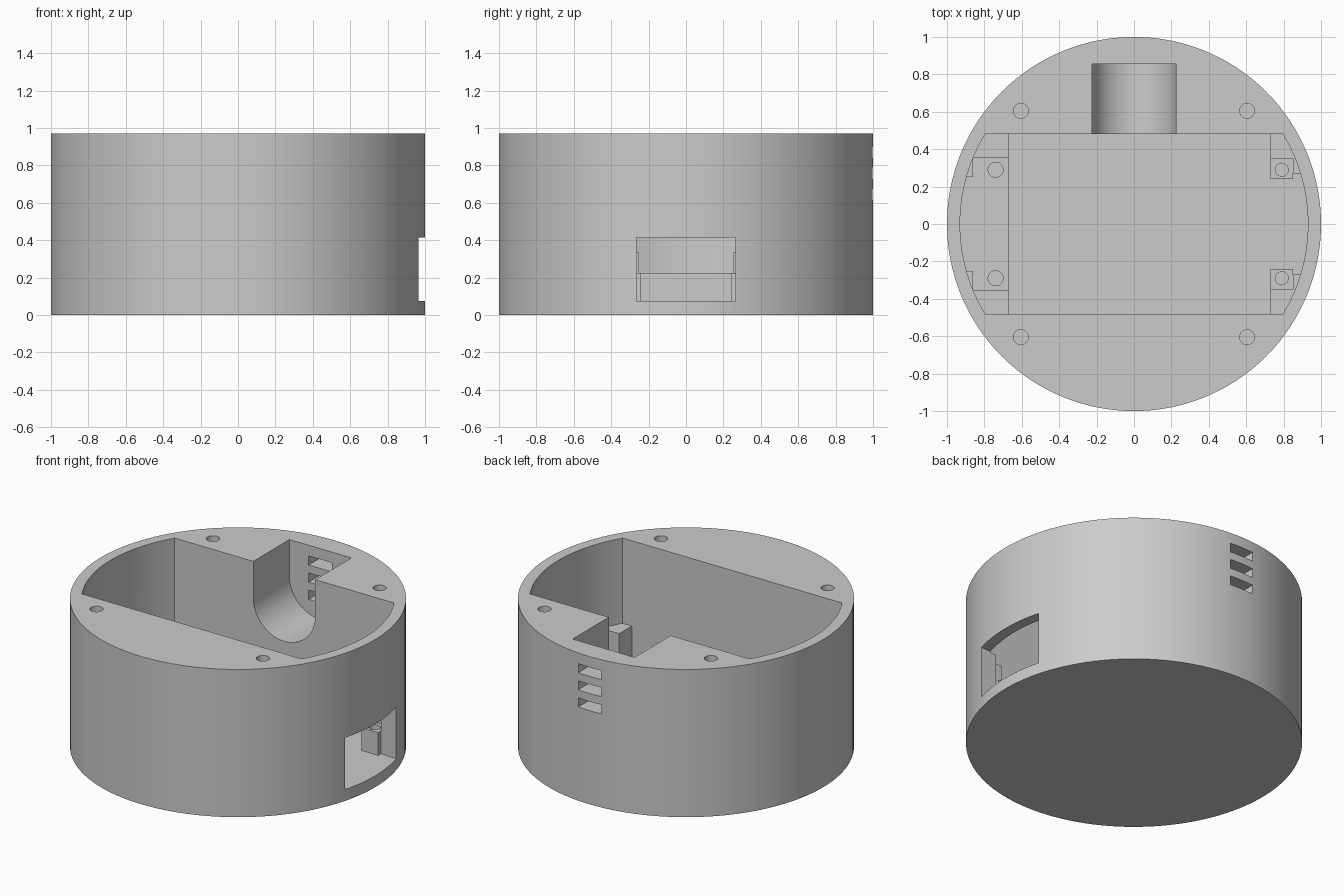
import bpy
import math
from mathutils import Vector

cube = bpy.data.objects.get("Cube")
if cube:
    bpy.data.objects.remove(cube, do_unlink=True)

HEIGHT = 0.97
FLOOR = 0.075
LEDGE = 0.225
ABOVE = 1.1

grey = bpy.data.materials.new("plain grey")
grey.use_nodes = True
colour = (0.6, 0.6, 0.6, 1)
grey.diffuse_color = colour
grey.node_tree.nodes["Principled BSDF"].inputs["Base Color"].default_value = colour


def prism(name, outline, offset):
    """Extrude a closed loop of 3D points along an offset."""
    n = len(outline)
    pts = [Vector(p) for p in outline]
    pts += [p + Vector(offset) for p in pts]
    faces = [tuple(range(n)), tuple(range(n, 2 * n))]
    faces += [(i, (i + 1) % n, (i + 1) % n + n, i + n) for i in range(n)]
    mesh = bpy.data.meshes.new(name)
    mesh.from_pydata(pts, [], faces)
    mesh.materials.append(grey)
    obj = bpy.data.objects.new(name, mesh)
    bpy.context.collection.objects.link(obj)
    # make normals point outwards
    import bmesh
    bm = bmesh.new()
    bm.from_mesh(mesh)
    bmesh.ops.recalc_face_normals(bm, faces=bm.faces)
    bm.to_mesh(mesh)
    bm.free()
    return obj


def box(name, x0, x1, y0, y1, z0, z1):
    loop = [(x0, y0, z0), (x1, y0, z0), (x1, y1, z0), (x0, y1, z0)]
    return prism(name, loop, (0, 0, z1 - z0))


def arc(radius, start, end, steps):
    for i in range(steps + 1):
        a = start + (end - start) * i / steps
        yield radius * math.cos(a), radius * math.sin(a)


def cylinder(name, x, y, radius, z0, z1, steps):
    ring = list(arc(radius, 0, math.tau, steps))[:-1]
    return prism(name, [(x + u, y + v, z0) for u, v in ring], (0, 0, z1 - z0))


# Round housing
body = cylinder("housing", 0, 0, 1, 0, HEIGHT, 128)


def combine(tool, operation):
    """Apply a boolean to the housing and discard the tool."""
    mod = body.modifiers.new(tool.name, "BOOLEAN")
    mod.operation = operation
    mod.solver = "EXACT"
    mod.object = tool
    bpy.context.view_layer.objects.active = body
    bpy.ops.object.modifier_apply(modifier=mod.name)
    bpy.data.objects.remove(tool, do_unlink=True)


def cut(tool):
    combine(tool, "DIFFERENCE")


def add(tool):
    combine(tool, "UNION")


# Main pocket with a raised ledge at one end
HALF = 0.48
INNER = 0.93
swing = math.asin(HALF / INNER)
right_arc = list(arc(INNER, -swing, swing, 24))
left_arc = [(-x, -y) for x, y in right_arc]
shelf_edge = [(-0.67, HALF), (-0.67, -HALF)]
cut(prism("pocket", [(x, y, LEDGE) for x, y in right_arc + left_arc], (0, 0, ABOVE)))
cut(prism("deep_pocket", [(x, y, FLOOR) for x, y in right_arc + shelf_edge],
          (0, 0, LEDGE + 0.1 - FLOOR)))

# Rounded side bay opening off the pocket
BAY = 0.225
bay_outline = [(x, 0.3, 0.73 + z) for x, z in arc(BAY, math.pi, math.tau, 24)]
bay_outline += [(BAY, 0.3, ABOVE), (-BAY, 0.3, ABOVE)]
cut(prism("bay", bay_outline, (0, 0.555, 0)))


def mirrored(name, x0, x1, y0, y1, z0, z1):
    add(box(name + "_back", x0, x1, y0, y1, z0, z1))
    add(box(name + "_front", x0, x1, -y1, -y0, z0, z1))


# Corner brackets and standoffs for the circuit board
mirrored("right_standoff", 0.73, 0.85, 0.24, 0.36, FLOOR - 0.02, LEDGE)
mirrored("right_bracket", 0.73, 0.85, 0.35, 0.5, FLOOR - 0.02, 0.41)
mirrored("right_bracket_side", 0.85, 0.9, 0.27, 0.385, FLOOR - 0.02, 0.41)
mirrored("left_bracket", -0.86, -0.67, 0.355, 0.5, LEDGE - 0.02, 0.335)
mirrored("left_bracket_side", -0.9, -0.86, 0.25, 0.36, LEDGE - 0.02, 0.335)

# Screw holes in the rim, the standoffs and the ledge
for side in (-1, 1):
    for x in (-0.605, 0.605):
        cut(cylinder("rim_hole", x, side * 0.605, 0.04, 0.67, ABOVE, 24))
    cut(cylinder("standoff_hole", 0.79, side * 0.29, 0.035, 0.1, 0.3, 24))
    cut(cylinder("ledge_hole", -0.74, side * 0.29, 0.04, 0.1, 0.3, 24))

# Connector window in the side wall
cut(box("window", 0.87, 1.1, -0.265, 0.265, FLOOR, 0.415))

# Vent slots through the back wall of the bay
for z in (0.615, 0.728, 0.84):
    cut(box("vent_slot", -0.085, 0.085, 0.8, 1.1, z, z + 0.06))

bpy.ops.object.select_all(action="DESELECT")
body.select_set(True)
bpy.context.view_layer.objects.active = body
bpy.ops.object.shade_smooth_by_angle(angle=math.radians(20))
